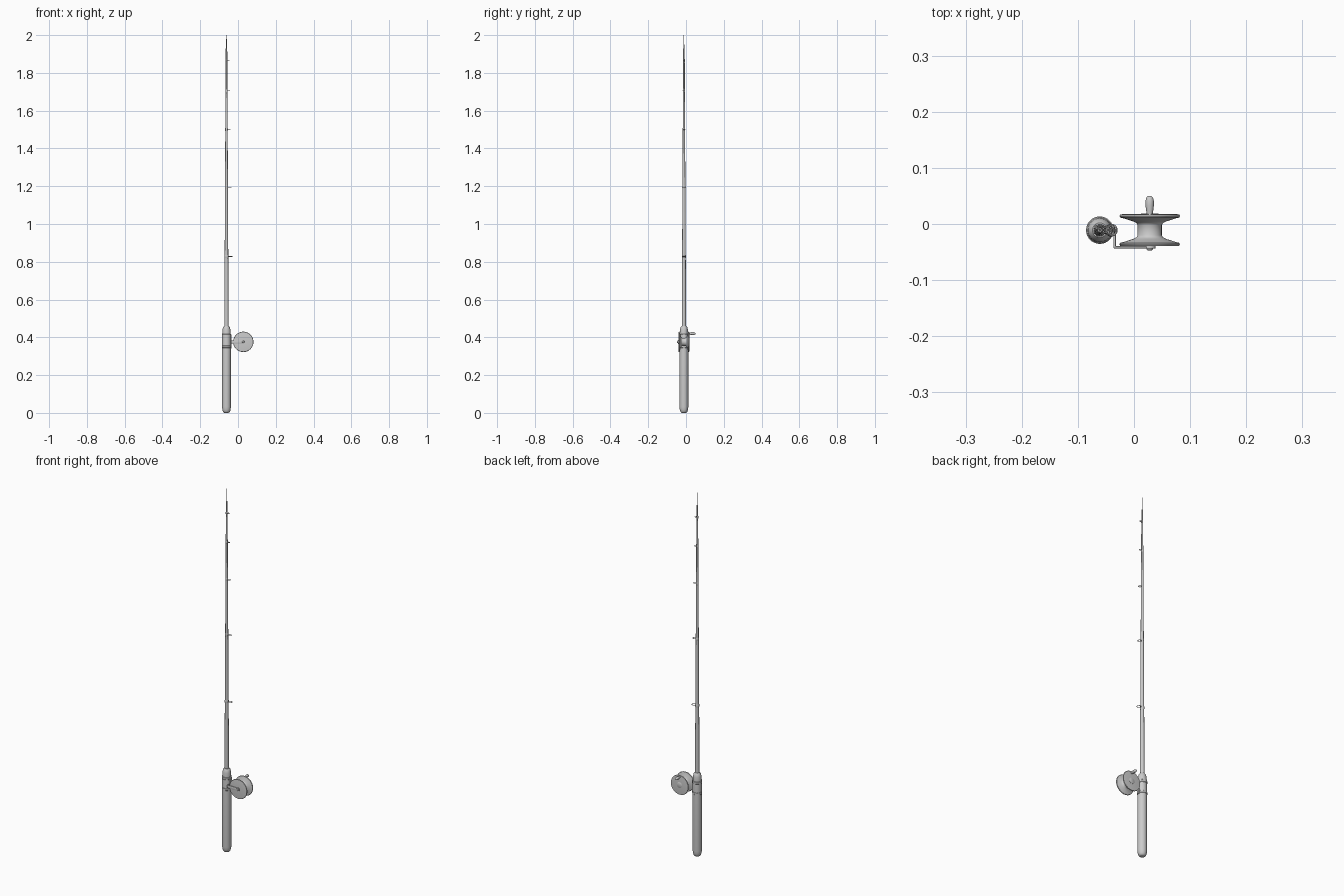
import bpy, bmesh, math
from mathutils import Matrix, Vector

if "Cube" in bpy.data.objects:
    bpy.data.objects.remove(bpy.data.objects["Cube"])

RX, RY = -0.061, -0.011            # rod axis
SX, SZ = 0.028, 0.376              # spool axis


def finish(name, bm, angle=40):
    bmesh.ops.recalc_face_normals(bm, faces=bm.faces)
    me = bpy.data.meshes.new(name)
    bm.to_mesh(me)
    bm.free()
    ob = bpy.data.objects.new(name, me)
    bpy.context.collection.objects.link(ob)
    bpy.ops.object.select_all(action='DESELECT')
    ob.select_set(True)
    bpy.context.view_layer.objects.active = ob
    bpy.ops.object.shade_smooth_by_angle(angle=math.radians(angle))
    return ob


def lathe(name, profile, matrix, n=32):
    """Spin (radius, height) points around z, then place with matrix."""
    bm = bmesh.new()
    rings = [[bm.verts.new((r * math.cos(a), r * math.sin(a), h))
              for a in (2 * math.pi * i / n for i in range(n))] for r, h in profile]
    for a, b in zip(rings, rings[1:]):
        for i in range(n):
            bm.faces.new((a[i], a[(i + 1) % n], b[(i + 1) % n], b[i]))
    bm.faces.new(rings[0])
    bm.faces.new(rings[-1])
    bm.transform(matrix)
    return finish(name, bm)


def torus(name, R, r, loc, n=24, m=8):
    bm = bmesh.new()
    rings = []
    for i in range(n):
        a = 2 * math.pi * i / n
        rings.append([bm.verts.new(((R + r * math.cos(b)) * math.cos(a),
                                    (R + r * math.cos(b)) * math.sin(a), r * math.sin(b)))
                      for b in (2 * math.pi * j / m for j in range(m))])
    for i in range(n):
        p, q = rings[i], rings[(i + 1) % n]
        for j in range(m):
            bm.faces.new((p[j], q[j], q[(j + 1) % m], p[(j + 1) % m]))
    bm.transform(Matrix.Translation(loc))
    return finish(name, bm, 60)


def box(name, size, loc, bevel=0.0012):
    bm = bmesh.new()
    bmesh.ops.create_cube(bm, size=1, matrix=Matrix.Translation(loc) @ Matrix.Diagonal((*size, 1)))
    bmesh.ops.bevel(bm, geom=bm.edges[:], offset=bevel, segments=2, affect='EDGES', profile=0.5)
    return finish(name, bm)


ROD = Matrix.Translation((RX, RY, 0))


def along_y(x, z):
    # local z becomes world +y
    return Matrix.Translation((x, 0, z)) @ Matrix.Rotation(-math.pi / 2, 4, 'X')


# Grip and tapered blank
lathe("grip", [(0.010, 0), (0.015, 0.002), (0.019, 0.008), (0.022, 0.018), (0.0232, 0.032),
               (0.0232, 0.335), (0.0225, 0.42), (0.021, 0.44), (0.018, 0.453), (0.013, 0.46)], ROD)


def blank_radius(z):
    return 0.0115 + (0.004 - 0.0115) * (z - 0.45) / 1.48


lathe("rod_blank", [(blank_radius(z), z) for z in (0.45, 0.8, 1.2, 1.6, 1.93)], ROD, 20)
lathe("rod_tip", [(0.0022, 1.92), (0.0012, 2.0)], ROD, 10)

# Reel seat bands
for i, z in enumerate((0.35, 0.41)):
    lathe(f"seat_band_{i + 1}", [(0.0225, z - 0.007), (0.0245, z - 0.005),
                                 (0.0245, z + 0.005), (0.0225, z + 0.007)], ROD)

# Line guides: horizontal rings on the reel side, with binding wraps
for i, (z, R) in enumerate(((0.828, 0.010), (1.195, 0.0085), (1.50, 0.007),
                            (1.705, 0.0055), (1.865, 0.0045))):
    rod_r = blank_radius(z)
    torus(f"guide_ring_{i + 1}", R, 0.0014, (RX + rod_r + R + 0.001, RY, z))
    lathe(f"guide_wrap_{i + 1}", [(rod_r, z - 0.008), (rod_r + 0.0006, z - 0.006),
                                  (rod_r + 0.0006, z + 0.006), (rod_r, z + 0.008)], ROD, 20)

# Reel foot and bent arm
box("reel_foot", (0.005, 0.012, 0.075), (RX + 0.0245, RY, 0.378))
box("reel_arm_side", (0.004, 0.036, 0.016), (-0.0345, -0.0255, SZ))
box("reel_arm_front", (0.070, 0.004, 0.016), (-0.0015, -0.0415, SZ))
lathe("reel_arm_end", [(0.010, -0.0435), (0.010, -0.0395)], along_y(SX, SZ))
lathe("reel_bolt", [(0.002, -0.0475), (0.005, -0.0465), (0.0065, -0.043), (0.0065, -0.038)],
      along_y(SX, SZ))

# Spool with flared flanges
half = [(0.0215, 0.009), (0.0235, 0.0125), (0.029, 0.0155), (0.048, 0.0215),
        (0.0525, 0.0225), (0.054, 0.025), (0.0525, 0.0278), (0.049, 0.0284)]
profile = [(r, -0.011 - h) for r, h in reversed(half)] + [(r, -0.011 + h) for r, h in half]
lathe("spool", profile, along_y(SX, SZ), 48)
lathe("spool_hub", [(0.016, 0.016), (0.016, 0.0178), (0.0145, 0.0187)], along_y(SX, SZ))

# Winding knob
lathe("winding_knob", [(0.0055, 0.016), (0.006, 0.022), (0.0075, 0.033), (0.0075, 0.041),
                       (0.006, 0.047), (0.0035, 0.0495), (0.001, 0.0502)],
      along_y(SX, SZ + 0.044), 20)
